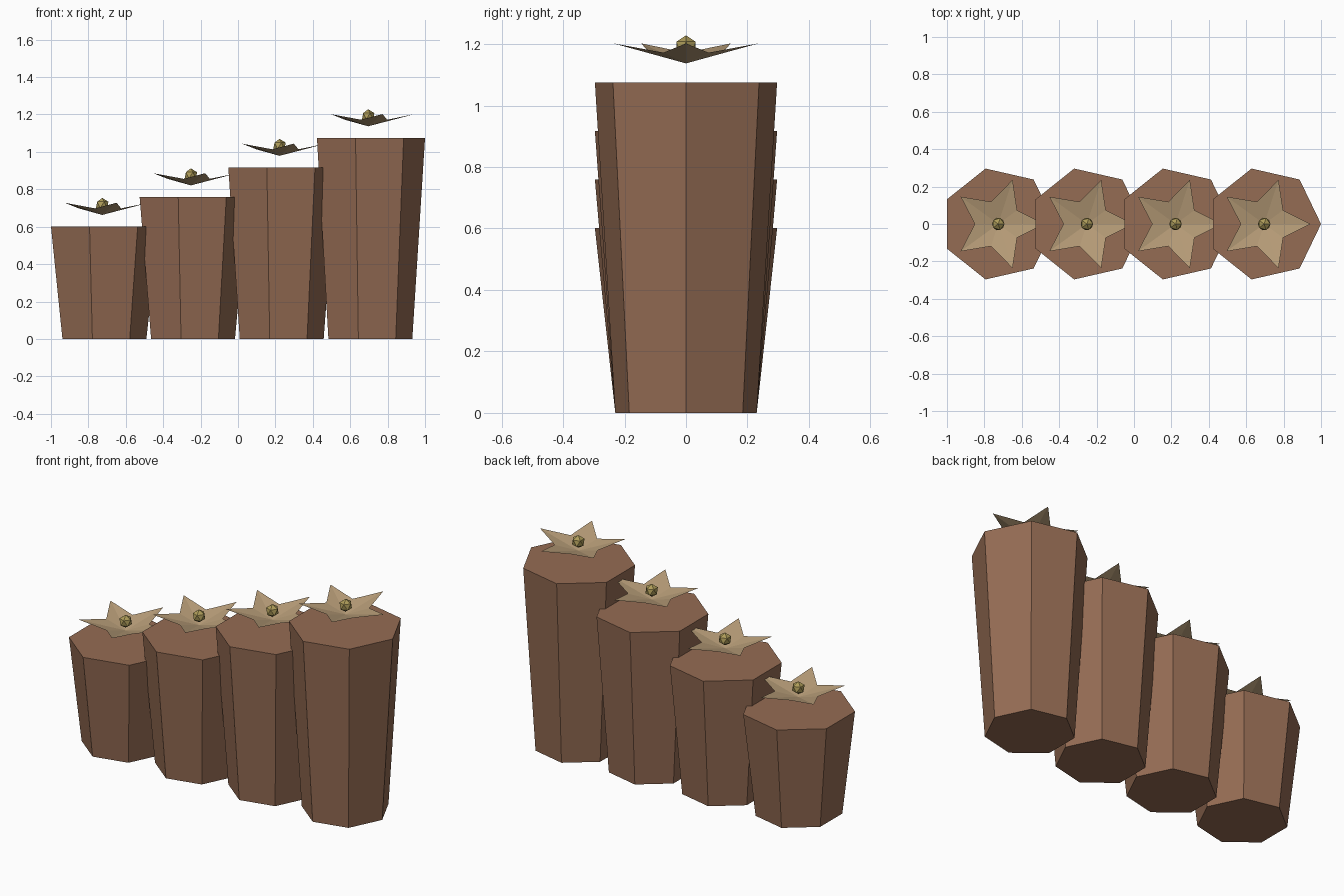
import bpy, bmesh, math

if "Cube" in bpy.data.objects:
    bpy.data.objects.remove(bpy.data.objects["Cube"])


def material(name, rgb):
    m = bpy.data.materials.new(name)
    m.diffuse_color = (*rgb, 1)
    m.use_nodes = True
    m.node_tree.nodes["Principled BSDF"].inputs["Base Color"].default_value = m.diffuse_color
    return m


CLAY = material("clay brown", (0.30, 0.15, 0.088))
PETAL = material("petal tan", (0.48, 0.34, 0.19))
SEED = material("seed gold", (0.42, 0.33, 0.10))


def finish(bm, name, mat, location):
    bmesh.ops.recalc_face_normals(bm, faces=bm.faces)
    me = bpy.data.meshes.new(name)
    bm.to_mesh(me)
    bm.free()
    me.materials.append(mat)
    ob = bpy.data.objects.new(name, me)
    ob.location = location
    bpy.context.collection.objects.link(ob)
    return ob


def ring(bm, radius, z, sides, start=0.0):
    step = math.tau / sides
    return [bm.verts.new((radius * math.cos(start + i * step),
                          radius * math.sin(start + i * step), z)) for i in range(sides)]


# tapered seven-sided post, a corner pointing to +x
def post(index, x, height):
    bm = bmesh.new()
    low, high = ring(bm, 0.236, 0, 7), ring(bm, 0.304, height, 7)
    bm.faces.new(low[::-1])
    bm.faces.new(high)
    for i in range(7):
        j = (i + 1) % 7
        bm.faces.new((low[i], low[j], high[j], high[i]))
    finish(bm, f"post_{index}", CLAY, (x, 0, 0))


# five-pointed open flower, one folded sheet
def flower(index, x, z):
    bm = bmesh.new()
    centre = bm.verts.new((0, 0, 0.062))
    tips = ring(bm, 0.248, 0.127, 5)
    notches = ring(bm, 0.125, 0.097, 5, math.pi / 5)
    for i in range(5):
        bm.faces.new((centre, tips[i], notches[i]))
        bm.faces.new((centre, notches[i], tips[(i + 1) % 5]))
    ob = finish(bm, f"flower_{index}", PETAL, (x, 0, z))
    if ob.data.polygons[0].normal.z < 0:
        ob.data.flip_normals()


# faceted seed ball in the flower's middle
def seed(index, x, z):
    bm = bmesh.new()
    bmesh.ops.create_icosphere(bm, subdivisions=1, radius=0.037)
    finish(bm, f"seed_{index}", SEED, (x, 0, z + 0.116))


for n in range(4):
    x, top = -0.726 + 0.474 * n, 0.601 + 0.158 * n
    post(n + 1, x, top)
    flower(n + 1, x, top)
    seed(n + 1, x, top)
